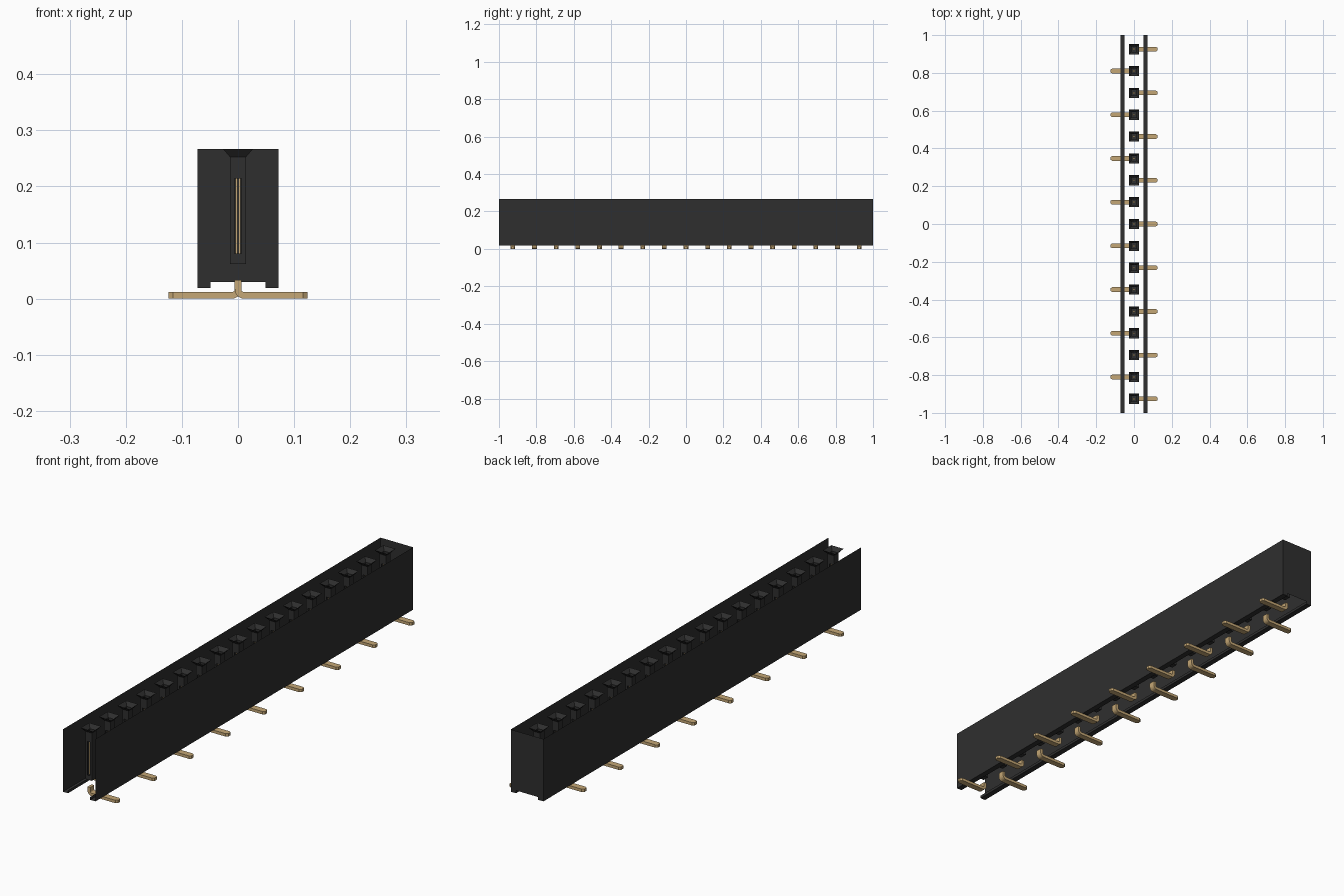
import bpy, bmesh, math

cube = bpy.data.objects.get("Cube")
if cube:
    bpy.data.objects.remove(cube, do_unlink=True)


def material(name, rgb):
    m = bpy.data.materials.new(name)
    m.use_nodes = True
    m.diffuse_color = (*rgb, 1)
    m.node_tree.nodes["Principled BSDF"].inputs["Base Color"].default_value = (*rgb, 1)
    return m


BLACK = material("black plastic", (0.028, 0.028, 0.028))
GOLD = material("gold metal", (0.56, 0.39, 0.18))

COUNT, PITCH = 17, 0.1157
W, TOP, BASE = 0.072, 0.267, 0.019      # housing half width, top, underside
FOOT, NOTCH = 0.049, 0.030              # rail inner edge, notch height


def make_object(name, bm, mat):
    mesh = bpy.data.meshes.new(name)
    bm.to_mesh(mesh)
    bm.free()
    mesh.materials.append(mat)
    obj = bpy.data.objects.new(name, mesh)
    bpy.context.collection.objects.link(obj)
    return obj


def face(bm, points):
    return bm.faces.new([bm.verts.new(p) for p in points])


def bridge(bm, a, b):
    """Quads joining two closed rings of vertices."""
    n = len(a)
    for i in range(n):
        j = (i + 1) % n
        bm.faces.new((a[i], a[j], b[j], b[i]))


# Housing: two side walls with foot rails, and the back wall
side = [(W, TOP), (W, BASE), (FOOT, BASE), (FOOT, NOTCH)]
bm = bmesh.new()
for s in (1, -1):
    for (x0, z0), (x1, z1) in zip(side, side[1:]):
        quad = [(s * x0, -1, z0), (s * x1, -1, z1), (s * x1, 1, z1), (s * x0, 1, z0)]
        face(bm, quad if s > 0 else quad[::-1])
outline = side + [(-x, z) for x, z in reversed(side)]
face(bm, [(x, 1, z) for x, z in outline])
bmesh.ops.remove_doubles(bm, verts=bm.verts, dist=0.0001)
make_object("housing", bm, BLACK)


# Socket: funnel mouth over a square well, slotted at front and back
MOUTH, WELL, SLOT = 0.027, 0.014, 0.006
NECK, SLOT_TOP, SLOT_LOW, FLOOR = 0.252, 0.214, 0.080, 0.062


def square(bm, r, z):
    return [bm.verts.new((x * r, y * r, z)) for x, y in ((-1, -1), (1, -1), (1, 1), (-1, 1))]


def socket_mesh():
    bm = bmesh.new()
    bridge(bm, square(bm, MOUTH, TOP), square(bm, WELL, NECK))
    bm.faces.new(square(bm, WELL, FLOOR))
    for s in (1, -1):
        face(bm, [(s * WELL, -s * WELL, FLOOR), (s * WELL, -s * WELL, NECK),
                  (s * WELL, s * WELL, NECK), (s * WELL, s * WELL, FLOOR)])
        for x0, x1, z0, z1 in ((-WELL, -SLOT, FLOOR, NECK), (SLOT, WELL, FLOOR, NECK),
                               (-SLOT, SLOT, SLOT_TOP, NECK), (-SLOT, SLOT, FLOOR, SLOT_LOW)):
            quad = [(x0, s * WELL, z0), (x1, s * WELL, z0), (x1, s * WELL, z1), (x0, s * WELL, z1)]
            face(bm, quad if s > 0 else quad[::-1])
    bmesh.ops.remove_doubles(bm, verts=bm.verts, dist=0.0001)
    return bm


# Contact: a pair of thin upright tines
def contact_mesh():
    bm = bmesh.new()
    for s in (1, -1):
        tine = bmesh.ops.create_cube(bm, size=1)["verts"]
        bmesh.ops.scale(bm, vec=(0.0036, 0.010, SLOT_TOP - SLOT_LOW), verts=tine)
        bmesh.ops.translate(bm, vec=(s * 0.003, 0, (SLOT_TOP + SLOT_LOW) / 2), verts=tine)
    return bm


# Lead: flat strip bent outwards, with a chamfered tip
T, HALF, REACH, BEND = 0.0058, 0.0125, 0.124, 0.011


def lead_mesh():
    # each station: x, z, direction angle, half width
    stations = [(0, NOTCH + 0.003, 0, HALF)]
    for k in range(7):
        a = math.pi / 2 * k / 6
        stations.append((BEND * (1 - math.cos(a)), T + BEND * (1 - math.sin(a)), a, HALF))
    stations += [(REACH - 0.008, T, math.pi / 2, HALF), (REACH, T, math.pi / 2, HALF * 0.55)]
    bm = bmesh.new()
    rings = []
    for x, z, a, w in stations:
        nx, nz = math.cos(a) * T, math.sin(a) * T
        rings.append([bm.verts.new((x + u * nx, v * w, z + u * nz))
                      for u, v in ((-1, -1), (1, -1), (1, 1), (-1, 1))])
    for a, b in zip(rings, rings[1:]):
        bridge(bm, a, b)
    bm.faces.new(rings[0])
    bm.faces.new(rings[-1])
    bmesh.ops.recalc_face_normals(bm, faces=bm.faces)
    return bm


# Repeat the row, leads alternating between left and right
parts = [("socket", make_object("socket", socket_mesh(), BLACK)),
         ("contact", make_object("contact", contact_mesh(), GOLD)),
         ("lead", make_object("lead", lead_mesh(), GOLD))]
for i in range(COUNT):
    for name, first in parts:
        obj = first
        if i:
            obj = bpy.data.objects.new(f"{name}_{i + 1}", first.data)
            bpy.context.collection.objects.link(obj)
        obj.location.y = (i - (COUNT - 1) / 2) * PITCH
        if name == "lead" and i % 2:
            obj.rotation_euler.z = math.pi
